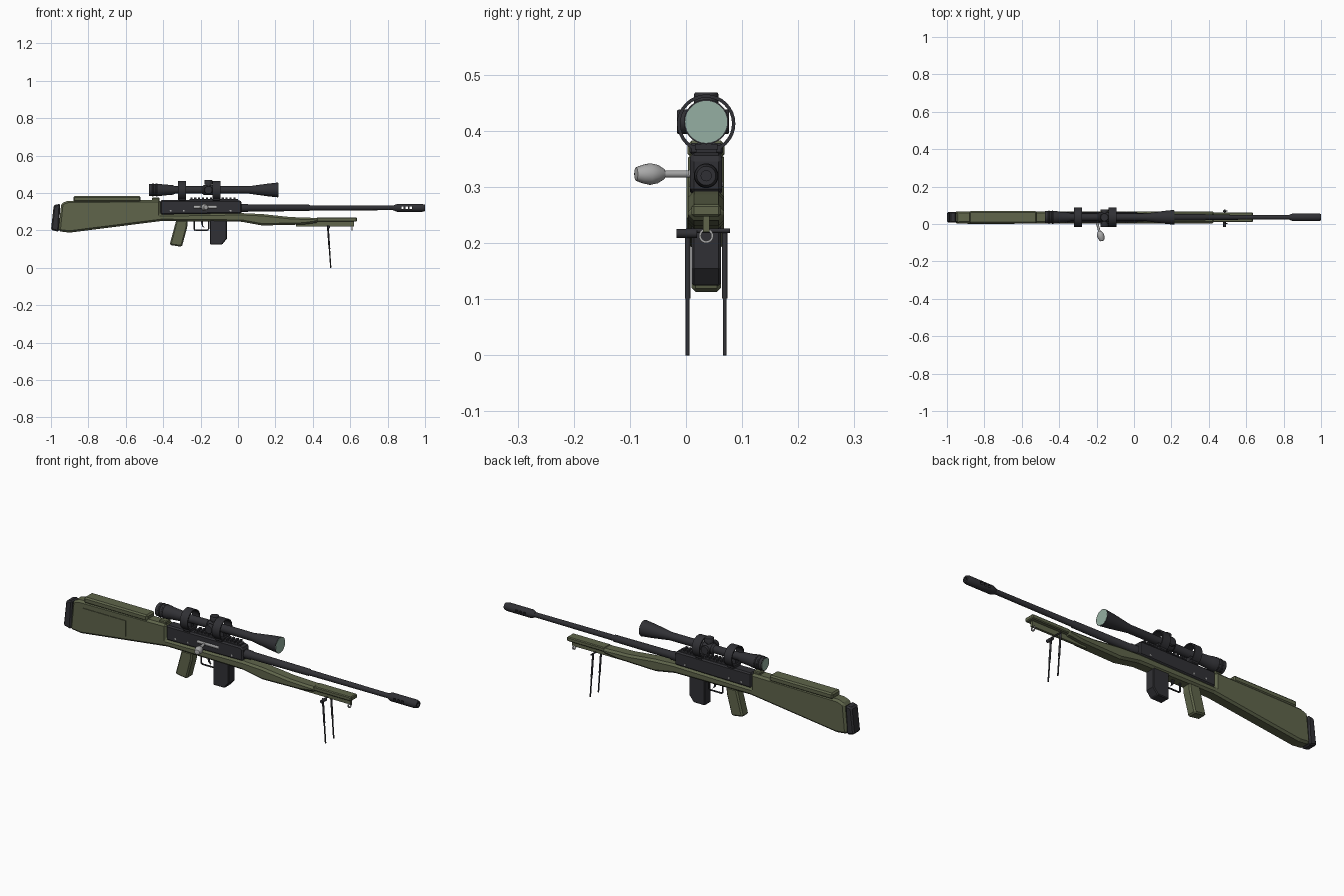
import bpy, bmesh, math
from mathutils import Vector

if "Cube" in bpy.data.objects:
    bpy.data.objects.remove(bpy.data.objects["Cube"])

YC = 0.036       # centre plane of the rifle
BORE = 0.32      # barrel height
SIGHT = 0.416    # scope height


def material(name, rgb):
    m = bpy.data.materials.new(name)
    m.use_nodes = True
    m.diffuse_color = (*rgb, 1)
    bsdf = next(n for n in m.node_tree.nodes if n.type == "BSDF_PRINCIPLED")
    bsdf.inputs["Base Color"].default_value = (*rgb, 1)
    bsdf.inputs["Roughness"].default_value = 0.6
    return m


olive = material("olive", (0.115, 0.13, 0.07))
black = material("gunmetal", (0.03, 0.03, 0.035))
steel = material("steel", (0.4, 0.4, 0.4))
glass = material("lens_green", (0.3, 0.43, 0.36))


def finish(name, bm, mat, smooth=False):
    bmesh.ops.recalc_face_normals(bm, faces=bm.faces)
    me = bpy.data.meshes.new(name)
    bm.to_mesh(me)
    bm.free()
    me.materials.append(mat)
    if smooth:
        me.shade_smooth()
        me.set_sharp_from_angle(angle=math.radians(35))
    ob = bpy.data.objects.new(name, me)
    bpy.context.collection.objects.link(ob)
    return ob


def prism(name, pts, half, mat, bevel=0, y=YC):
    """Side outline in x and z, extruded across the rifle."""
    bm = bmesh.new()
    face = bm.faces.new([bm.verts.new((x, y - half, z)) for x, z in pts])
    ext = bmesh.ops.extrude_face_region(bm, geom=[face])["geom"]
    bmesh.ops.translate(bm, vec=(0, 2 * half, 0),
                        verts=[v for v in ext if isinstance(v, bmesh.types.BMVert)])
    ob = finish(name, bm, mat)
    if bevel:
        mod = ob.modifiers.new("chamfer", "BEVEL")
        mod.width, mod.segments = bevel, 1
        mod.limit_method, mod.angle_limit = "ANGLE", math.radians(40)
    return ob


def box(name, x0, x1, z0, z1, half, mat, bevel=0, y=YC):
    return prism(name, [(x0, z0), (x1, z0), (x1, z1), (x0, z1)], half, mat, bevel, y)


def lathe(name, profile, mat, origin=(0, YC, 0), axis=(1, 0, 0), sides=28):
    """Profile of (distance along axis, radius), spun round the axis."""
    bm = bmesh.new()
    vs = [bm.verts.new((r, 0, t)) for t, r in profile]
    edges = [bm.edges.new(pair) for pair in zip(vs, vs[1:])]
    bmesh.ops.spin(bm, geom=vs + edges, cent=(0, 0, 0), axis=(0, 0, 1),
                   angle=math.tau, steps=sides)
    bmesh.ops.remove_doubles(bm, verts=bm.verts, dist=1e-5)
    rot = Vector(axis).to_track_quat("Z", "Y").to_matrix()
    bmesh.ops.rotate(bm, cent=(0, 0, 0), matrix=rot, verts=bm.verts)
    bmesh.ops.translate(bm, vec=origin, verts=bm.verts)
    return finish(name, bm, mat, True)


def rod(name, a, b, r, mat, sides=14):
    d = Vector(b) - Vector(a)
    return lathe(name, [(0, 0), (0, r), (d.length, r), (d.length, 0)], mat, a, d, sides)


# Stock, from butt to fore-end, with the receiver seat cut out of its top
prism("stock", [(-.945, .345), (-.91, .358), (-.415, .363), (-.415, .286), (.02, .292),
                (.13, .287), (.28, .271), (.43, .266), (.43, .242), (.35, .231),
                (.13, .226), (.02, .246), (-.41, .25), (-.9, .188), (-.96, .195)],
      .032, olive, .01)
prism("butt_pad", [(-.985, .335), (-.95, .342), (-.958, .192), (-1, .203)], .029, black, .007)
box("cheek_rest", -.88, -.52, .352, .383, .033, olive, .007)
box("stock_tang", -.46, -.42, .355, .375, .02, olive, .004)
prism("stock_side_panel", [(-.89, .325), (-.64, .325), (-.64, .245), (-.89, .225)],
      .003, olive, 0, YC - .032)
box("fore_end_tip", .42, .635, .247, .269, .026, olive, .004)
prism("fore_end_rail", [(.31, .221), (.31, .236), (.42, .25), (.62, .25), (.62, .22)], .006, olive)
prism("grip", [(-.33, .255), (-.268, .255), (-.272, .215), (-.3, .112), (-.366, .122)],
      .026, olive, .007)

# Receiver with toothed rail and side screws
prism("receiver", [(-.415, .284), (.02, .29), (.02, .352), (.01, .361), (-.415, .361)],
      .0285, black, .008)
box("rail_base", -.26, 0, .355, .368, .018, black)
for i in range(12):
    x = -.255 + i * .021
    box("rail_tooth", x, x + .011, .366, .377, .02, black)
for x in (-.36, -.29, -.04):
    rod("receiver_screw", (x, YC - .03, .305), (x, YC + .03, .305), .005, steel, 10)

# Barrel and ported muzzle brake
lathe("barrel", [(0, 0), (0, .022), (.05, .022), (.055, .019), (.38, .017), (.385, .014),
                 (.86, .012), (.86, 0)], black, (0, YC, BORE))
brake = lathe("muzzle_brake", [(.83, 0), (.83, .013), (.85, .021), (.985, .021), (1, .017),
                               (1, .009), (.985, .009), (.985, 0)], black, (0, YC, BORE))
for i in range(3):
    x = .873 + i * .022
    cutter = box("port_cutter", x, x + .013, BORE - .007, BORE + .007, .04, black)
    cutter.hide_render = True
    cutter.hide_set(True)
    mod = brake.modifiers.new("port", "BOOLEAN")
    mod.object, mod.operation, mod.solver = cutter, "DIFFERENCE", "EXACT"

# Bolt and its handle
rod("bolt", (-.235, .014, .325), (-.115, .014, .325), .01, steel)
handle_base = Vector((-.2, .014, .323))
handle_end = Vector((-.17, -.092, .323))
rod("bolt_handle", handle_base, handle_base.lerp(handle_end, .6), .0065, steel)
lathe("bolt_knob", [(0, 0), (0, .009), (.012, .0165), (.026, .0195), (.04, .0165),
                    (.052, .012), (.055, 0)],
      steel, handle_base.lerp(handle_end, .5), handle_end - handle_base, 18)

# Magazine, trigger and trigger guard
prism("magazine", [(-.15, .26), (-.06, .26), (-.06, .155), (-.085, .124), (-.15, .124)],
      .026, black, .004)
guard = [(-.235, .25), (-.235, .206), (-.228, .2), (-.165, .2), (-.157, .206), (-.157, .25)]
for (x0, z0), (x1, z1) in zip(guard, guard[1:]):
    rod("trigger_guard", (x0, YC, z0), (x1, YC, z1), .004, black, 10)
prism("trigger", [(-.2, .25), (-.186, .25), (-.186, .225), (-.179, .212), (-.192, .222)],
      .004, black)

# Scope body, lenses and turrets
sight = (0, YC, SIGHT)
lathe("scope", [(-.475, 0), (-.475, .033), (-.41, .033), (-.405, .03), (-.35, .026),
                (-.335, .02), (.06, .02), (.16, .034), (.2, .038), (.215, .04), (.215, 0)],
      black, sight, sides=36)
for x, r in ((-.476, .029), (.215, .0375)):
    lathe("lens", [(x - .001, 0), (x - .001, r), (x + .001, r), (x + .001, 0)], glass, sight)
for side in (-1, 1):
    lathe("scope_ridge", [(-.45 + side * .01, .033), (-.448 + side * .01, .035),
                          (-.442 + side * .01, .035), (-.44 + side * .01, .033)], black, sight)
TX = -.158
lathe("turret_hub", [(TX - .035, .019), (TX - .024, .027), (TX + .024, .027),
                     (TX + .035, .019)], black, sight)
for direction, length in (((0, 0, 1), .052), ((0, -1, 0), .052), ((0, 1, 0), .041)):
    lathe("turret", [(0, 0), (0, .016), (.03, .016), (.03, .022), (length - .003, .022),
                     (length, .02), (length, 0)], black, (TX, YC, SIGHT), direction)

# Scope mounts: open hoops on clamps
for x in (-.32, -.137):
    lathe("mount_hoop", [(0, .052), (.043, .052), (.043, .046), (0, .046), (0, .052)],
          black, (x, YC, SIGHT - .003), sides=32)
    box("mount_clamp", x, x + .043, .358, .378, .03, black, .004)
    box("mount_post", x + .006, x + .037, .37, .402, .012, black)

# Bipod: hinge bar and two legs
rod("bipod_hinge", (.485, -.017, .217), (.485, .02, .217), .008, black)
rod("bipod_axle", (.485, 0, .222), (.485, .078, .222), .004, black)
for y in (.003, .069):
    foot, top = Vector((.496, y, 0)), Vector((.48, y, .225))
    rod("bipod_leg", foot, top, .0035, black, 12)
    rod("bipod_leg_sleeve", foot.lerp(top, .45), top, .0048, black, 12)

# Sling ring under the fore-end
lathe("sling_ring", [(-.003, .013), (.003, .013), (.003, .009), (-.003, .009), (-.003, .013)],
      steel, (.61, YC, .213), sides=20)
